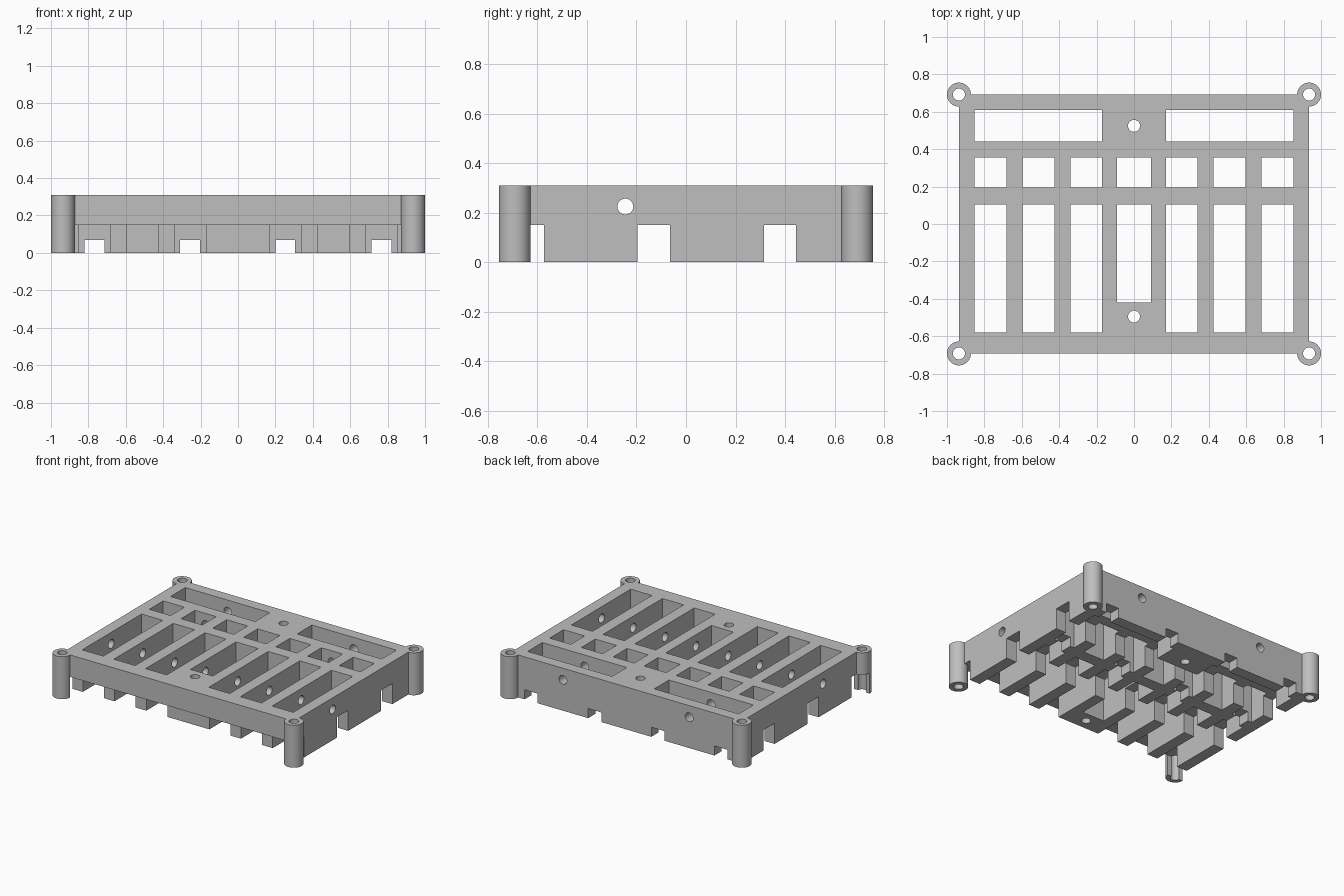
import bpy, bmesh, math
from mathutils import Matrix, Vector

if "Cube" in bpy.data.objects:
    bpy.data.objects.remove(bpy.data.objects["Cube"], do_unlink=True)

H = 0.31                  # overall height
PX, PY = 0.936, 0.692     # corner post centres
POST_R, HOLE_R = 0.064, 0.032

grey = bpy.data.materials.new("plain grey")
grey.use_nodes = True
grey.diffuse_color = (0.52, 0.52, 0.52, 1)
grey.node_tree.nodes["Principled BSDF"].inputs["Base Color"].default_value = (0.52, 0.52, 0.52, 1)


def add_box(bm, x, y, z):
    size = Vector((x[1] - x[0], y[1] - y[0], z[1] - z[0]))
    mid = Vector((sum(x) / 2, sum(y) / 2, sum(z) / 2))
    bmesh.ops.create_cube(bm, size=1, matrix=Matrix.Translation(mid) @ Matrix.Diagonal((*size, 1)))


def add_rod(bm, centre, axis, r, length):
    turn = Vector((0, 0, 1)).rotation_difference(Vector(axis)).to_matrix().to_4x4()
    bmesh.ops.create_cone(bm, cap_ends=True, segments=48, radius1=r, radius2=r, depth=length,
                          matrix=Matrix.Translation(centre) @ turn)


def make(name, boxes=(), rods=()):
    bm = bmesh.new()
    for b in boxes:
        add_box(bm, *b)
    for r in rods:
        add_rod(bm, *r)
    mesh = bpy.data.meshes.new(name)
    bm.to_mesh(mesh)
    bm.free()
    mesh.materials.append(grey)
    ob = bpy.data.objects.new(name, mesh)
    bpy.context.collection.objects.link(ob)
    return ob


def combine(target, tool, op="DIFFERENCE"):
    tool.hide_render = True
    mod = target.modifiers.new(op, "BOOLEAN")
    mod.operation, mod.object, mod.solver = op, tool, "EXACT"
    bpy.context.view_layer.objects.active = target
    bpy.ops.object.modifier_apply(modifier=mod.name)
    bpy.data.objects.remove(tool, do_unlink=True)


frame = make("tray_frame", [((-PX, PX), (-PY, PY), (0, H))])

# Windows through the full height
deep = (-0.1, H + 0.1)
windows = [((-0.09, 0.09), (0.195, 0.355), deep), ((-0.09, 0.09), (-0.42, 0.105), deep)]
for s in (-1, 1):
    windows.append((sorted((s * 0.17, s * 0.853)), (0.44, 0.61), deep))
    for a, b in ((0.17, 0.34), (0.425, 0.597), (0.682, 0.853)):
        for y in ((0.195, 0.355), (-0.58, 0.105)):
            windows.append((sorted((s * a, s * b)), y, deep))
combine(frame, make("window_cutter", windows))

# Tall channels across the underside
combine(frame, make("cross_channel_cutter", [((-1.2, 1.2), y, (-0.1, 0.15)) for y in
                    ((-0.8, -0.573), (-0.195, -0.065), (0.315, 0.445))]))

# Low channels from front to back
combine(frame, make("long_channel_cutter", [((x - 0.053, x + 0.053), (-0.9, 0.9), (-0.1, 0.07))
                    for x in (-0.767, -0.257, 0.253, 0.767)]))

# Corner posts
corners = [(sx * PX, sy * PY) for sx in (-1, 1) for sy in (-1, 1)]
combine(frame, make("corner_posts", rods=[((x, y, H / 2), (0, 0, 1), POST_R, H) for x, y in corners]), "UNION")

# One front post is notched where the channel runs out
combine(frame, make("post_notch_cutter", [((-1.2, -0.8), (-PY, -0.573), (-0.1, 0.15))]))

# Upright screw holes in the posts and the middle bar
combine(frame, make("upright_hole_cutter", rods=[((x, y, H / 2), (0, 0, 1), HOLE_R, 1)
                    for x, y in corners + [(0, 0.525), (0, -0.495)]]))

# Cable holes: one across all bars, two through the rear bars
combine(frame, make("side_hole_cutter", rods=[((0, -0.245, 0.225), (1, 0, 0), HOLE_R, 2.4)]))
combine(frame, make("rear_hole_cutter", rods=[((x, 0.57, 0.225), (0, 1, 0), HOLE_R, 0.6)
                    for x in (-0.51, 0.51)]))

# Smooth the round walls, keep the corners sharp
bpy.context.view_layer.update()
bpy.ops.object.select_all(action="DESELECT")
frame.select_set(True)
bpy.context.view_layer.objects.active = frame
bpy.ops.object.shade_smooth_by_angle(angle=math.radians(30))
